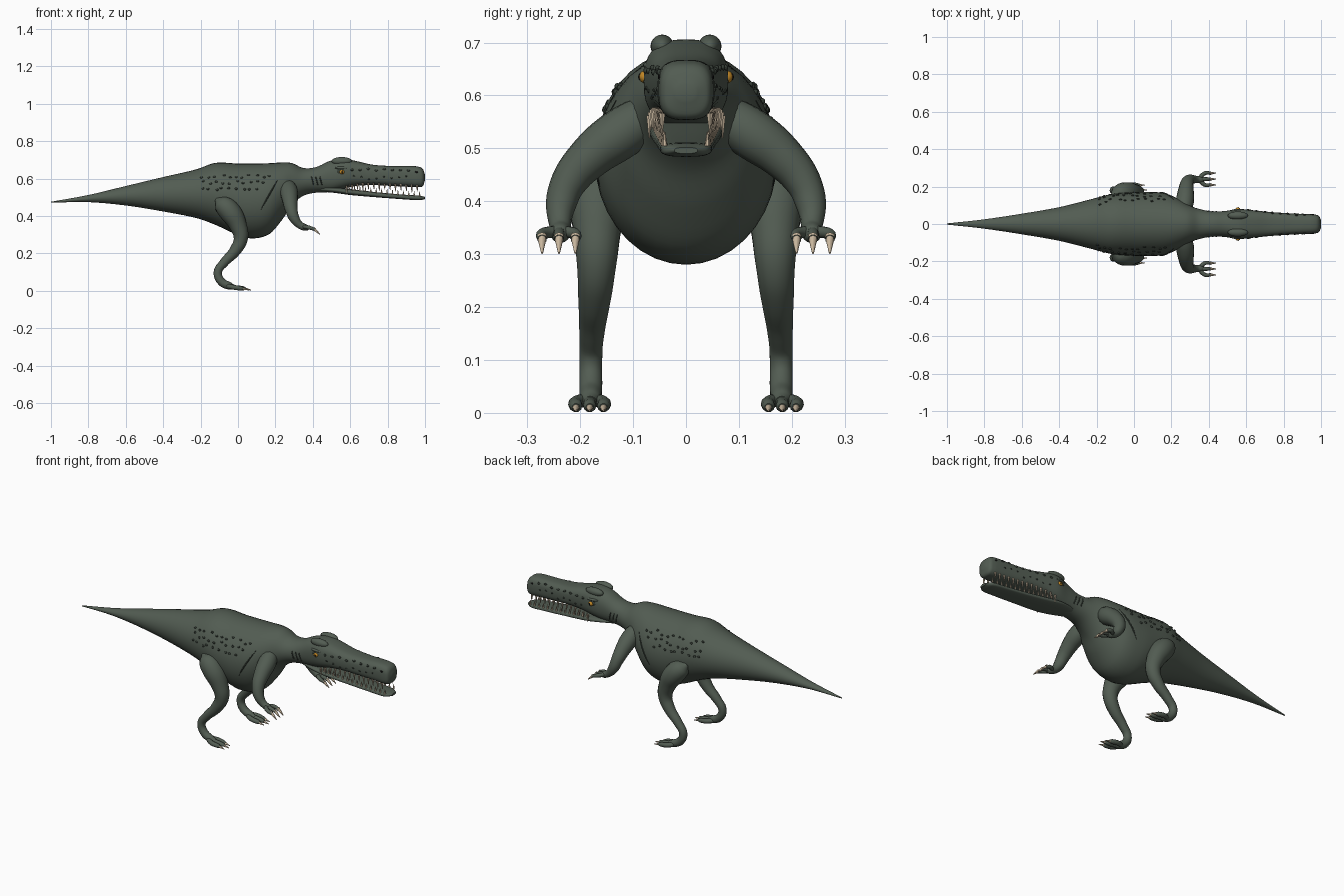
import bpy, bmesh, math, random
from mathutils import Vector, Matrix

if "Cube" in bpy.data.objects:
    bpy.data.objects.remove(bpy.data.objects["Cube"])
random.seed(4)


def material(name, rgb):
    m = bpy.data.materials.new(name)
    m.use_nodes = True
    m.diffuse_color = (*rgb, 1)
    bsdf = next(n for n in m.node_tree.nodes if n.type == 'BSDF_PRINCIPLED')
    bsdf.inputs["Base Color"].default_value = (*rgb, 1)
    bsdf.inputs["Roughness"].default_value = 0.8
    return m


HIDE = material("grey green hide", (.085, .108, .085))
SCALE = material("dark green scale", (.035, .046, .036))
BONE = material("bone", (.58, .47, .34))
AMBER = material("amber", (.55, .25, .02))
BLACK = material("black", (.008, .008, .008))


def finish(name, bm, mat):
    bmesh.ops.recalc_face_normals(bm, faces=bm.faces)
    me = bpy.data.meshes.new(name)
    bm.to_mesh(me)
    bm.free()
    ob = bpy.data.objects.new(name, me)
    bpy.context.scene.collection.objects.link(ob)
    me.materials.append(mat)
    return ob


def sample(rows, x):
    """Smoothly interpolate profile rows whose first column is x."""
    n = len(rows)
    i = next((k for k in range(n - 2) if x < rows[k + 1][0]), n - 2)
    a, b = rows[i], rows[i + 1]
    h = b[0] - a[0]
    t = (x - a[0]) / h
    out = []
    for c in range(1, len(a)):
        def slope(k):
            p, q = rows[max(k - 1, 0)], rows[min(k + 1, n - 1)]
            return (q[c] - p[c]) / (q[0] - p[0])
        out.append(a[c] * (1 + 2 * t) * (1 - t) ** 2 + slope(i) * h * t * (1 - t) ** 2
                   + b[c] * t * t * (3 - 2 * t) - slope(i + 1) * h * t * t * (1 - t))
    return out


def loft(name, rows, mat, sides=36, steps=5):
    """Superellipse rings through rows of x, top, bottom, half width, power."""
    bm = bmesh.new()
    xs = [a[0] + (b[0] - a[0]) * k / steps for a, b in zip(rows, rows[1:]) for k in range(steps)]
    rings = []
    for x in xs + [rows[-1][0]]:
        top, low, wide, power = sample(rows, x)
        ring = []
        for k in range(sides):
            a = math.tau * k / sides
            u, v = [math.copysign(abs(w) ** (2 / power), w) for w in (math.cos(a), math.sin(a))]
            ring.append(bm.verts.new((x, wide * u, (top + low) / 2 + (top - low) / 2 * v)))
        rings.append(ring)
    for r, s in zip(rings, rings[1:]):
        for k in range(sides):
            j = (k + 1) % sides
            bm.faces.new((r[k], r[j], s[j], s[k]))
    bm.faces.new(rings[0])
    bm.faces.new(rings[-1])
    return finish(name, bm, mat)


def tube(name, points, mat, res=5):
    """Round limb through points of x, y, z, radius."""
    cu = bpy.data.curves.new(name, 'CURVE')
    cu.dimensions = '3D'
    cu.bevel_depth = 1
    cu.bevel_resolution = res
    cu.resolution_u = 6
    cu.use_fill_caps = True
    sp = cu.splines.new('BEZIER')
    sp.radius_interpolation = 'CARDINAL'
    sp.bezier_points.add(len(points) - 1)
    for bp, (x, y, z, r) in zip(sp.bezier_points, points):
        bp.co = (x, y, z)
        bp.radius = r
        bp.handle_left_type = bp.handle_right_type = 'AUTO'
    cu.materials.append(mat)
    ob = bpy.data.objects.new(name, cu)
    bpy.context.scene.collection.objects.link(ob)
    bpy.ops.object.select_all(action='DESELECT')
    ob.select_set(True)
    bpy.context.view_layer.objects.active = ob
    bpy.ops.object.convert(target='MESH')
    return ob


def cones(name, spikes, mat, sides=8):
    """Spikes given as base, tip, radius."""
    bm = bmesh.new()
    for base, tip, r in spikes:
        base, tip = Vector(base), Vector(tip)
        d = tip - base
        mx = Matrix.Translation((base + tip) / 2) @ d.to_track_quat('Z', 'Y').to_matrix().to_4x4()
        bmesh.ops.create_cone(bm, cap_ends=True, segments=sides, radius1=r, radius2=r * .2,
                              depth=d.length, matrix=mx)
    return finish(name, bm, mat)


def balls(name, items, mat, seg=10):
    """Ellipsoids given as centre, radii."""
    bm = bmesh.new()
    for c, r in items:
        bmesh.ops.create_uvsphere(bm, u_segments=seg, v_segments=seg // 2 + 1, radius=1,
                                  matrix=Matrix.Translation(c) @ Matrix.Diagonal((*r, 1)))
    return finish(name, bm, mat)


# Tail, trunk, neck and skull as one skin: x, top, bottom, half width, power
BODY = [
    (-1, .476, .471, .003, 2), (-.8, .512, .474, .025, 2), (-.6, .56, .456, .055, 2),
    (-.4, .608, .424, .09, 2), (-.22, .65, .388, .135, 2), (-.12, .684, .352, .16, 2),
    (0, .68, .298, .17, 2), (.08, .68, .28, .172, 2), (.17, .682, .305, .163, 2),
    (.24, .686, .385, .132, 2), (.29, .682, .46, .102, 2), (.35, .656, .508, .08, 2),
    (.42, .662, .525, .067, 2.1), (.49, .694, .528, .07, 2.3), (.56, .706, .545, .08, 2.6),
    (.63, .694, .56, .074, 2.8), (.72, .674, .565, .065, 2.9), (.83, .667, .56, .057, 3),
    (.93, .667, .555, .053, 3), (.97, .662, .554, .05, 3), (.99, .648, .562, .042, 2.7),
    (1, .62, .592, .018, 2.2)]
loft("body_and_skull", BODY, HIDE)

# Lower jaw
JAW = [
    (.44, .56, .53, .045, 2.3), (.52, .553, .523, .066, 2.5), (.6, .544, .512, .068, 2.8),
    (.75, .526, .499, .058, 3), (.9, .513, .488, .05, 3), (.97, .509, .484, .044, 2.8),
    (1, .502, .49, .022, 2.4)]
loft("lower_jaw", JAW, HIDE)


def skin(x, z, side, lift=0):
    """Point on the flank of the body at x and z."""
    top, low, wide, p = sample(BODY, x)
    v = min(abs(2 * z - top - low) / (top - low), .98)
    return (x, side * (wide * (1 - v ** p) ** (1 / p) + lift), z)


for side, tag in ((-1, "near"), (1, "far")):
    # Leg
    tube(f"leg_{tag}", [(x, side * y, z, r) for x, y, z, r in (
        (-.115, .15, .49, .012), (-.09, .158, .468, .045), (-.045, .166, .425, .058),
        (0, .168, .35, .047), (.015, .169, .28, .038), (-.015, .173, .215, .031),
        (-.075, .178, .15, .024), (-.108, .18, .1, .022), (-.09, .18, .05, .022),
        (-.045, .181, .026, .02), (-.02, .181, .02, .012))], HIDE)
    claws = []
    for n, spread in enumerate((-1, 0, 1)):
        y = side * (.182 + spread * .026)
        reach = .012 if spread == 0 else 0
        tube(f"toe_{tag}_{n}", [(-.07, side * .18, .028, .012), (-.025, y, .019, .013),
                                (.015 + reach, y, .013, .012), (.03 + reach, y, .011, .007)], HIDE, 3)
        claws.append(((.02 + reach, y, .012), (.058 + reach, y, .004), .008))
    cones(f"toe_claws_{tag}", claws, BONE)

    # Arm
    tube(f"arm_{tag}", [(x, side * y, z, r) for x, y, z, r in (
        (.26, .06, .57, .04), (.272, .12, .53, .048), (.278, .18, .485, .042),
        (.285, .222, .435, .034), (.3, .237, .39, .028), (.33, .238, .352, .02),
        (.36, .238, .338, .018), (.378, .24, .333, .01))], HIDE)
    claws = []
    for n, y in enumerate((.209, .24, .272)):
        tube(f"finger_{tag}_{n}", [(.345, side * .238, .343, .012), (.38, side * y, .338, .0105),
                                   (.41, side * y, .328, .009)], HIDE, 3)
        claws.append(((.402, side * y, .334), (.438, side * y, .302), .0095))
    cones(f"finger_claws_{tag}", claws, BONE)

    # Teeth along both jaws
    upper, lower = [], []
    for k in range(14):
        x = .58 + k * .029
        _, low, wide, _ = sample(BODY, x)
        top, _, jw, _ = sample(JAW, x)
        length = .034 if k % 3 else .042
        y = side * (wide * .87)
        upper.append(((x, y, low + .012), (x + .002, y, low + .012 - length), .0065))
        y = side * jw * .86
        lower.append(((x + .014, y, top - .006), (x + .014, y, top + .021), .0055))
    cones(f"upper_teeth_{tag}", upper, BONE, 6)
    cones(f"lower_teeth_{tag}", lower, BONE, 6)

    # Eye with pupil under a brow ridge
    balls(f"eye_socket_{tag}", [((.553, side * .073, .636), (.026, .008, .017))], SCALE, 16)
    balls(f"eye_{tag}", [((.555, side * .077, .635), (.014, .012, .012))], AMBER, 16)
    balls(f"pupil_{tag}", [((.557, side * .0865, .635), (.004, .004, .007))], BLACK, 12)
    balls(f"brow_{tag}", [((.555, side * .045, .693), (.055, .022, .022)),
                          ((.555, side * .069, .657), (.038, .012, .008))], HIDE, 20)
    balls(f"nostril_{tag}", [(skin(.955, .635, side), (.009, .003, .005))], BLACK)

    # Raised scales on the flank and the snout
    bumps = []
    for row, z in enumerate((.612, .58, .548)):
        for k in range(11 - row):
            p = skin(-.19 + k * .036 + random.uniform(-.01, .01), z + random.uniform(-.009, .009), side)
            bumps.append((p, (.008, .005, .006)))
    for k in range(8):
        bumps.append((skin(.61 + k * .043, .648 + random.uniform(-.005, .005), side), (.009, .005, .006)))
        bumps.append((skin(.62 + k * .04, .607 + random.uniform(-.014, .014), side), (.006, .003, .004)))
    balls(f"scales_{tag}", bumps, SCALE)

    # Skin folds on the shoulder and the neck
    tube(f"shoulder_fold_{tag}", [(*skin(.12 + .09 * t, .43 + .16 * t, side), .001 + .012 * t * (1 - t))
                                  for t in (0, .25, .5, .75, 1)], SCALE, 2)
    for n in range(3):
        tube(f"neck_fold_{tag}_{n}", [(*skin(.405 + n * .022 - .012 * t, .565 + .045 * t, side), .003)
                                      for t in (0, .5, 1)], SCALE, 2)

# Smooth shading with crisp edges
bpy.ops.object.select_all(action='DESELECT')
for ob in bpy.context.scene.objects:
    if ob.type == 'MESH':
        ob.select_set(True)
        bpy.context.view_layer.objects.active = ob
bpy.ops.object.shade_smooth_by_angle(angle=math.radians(50))
